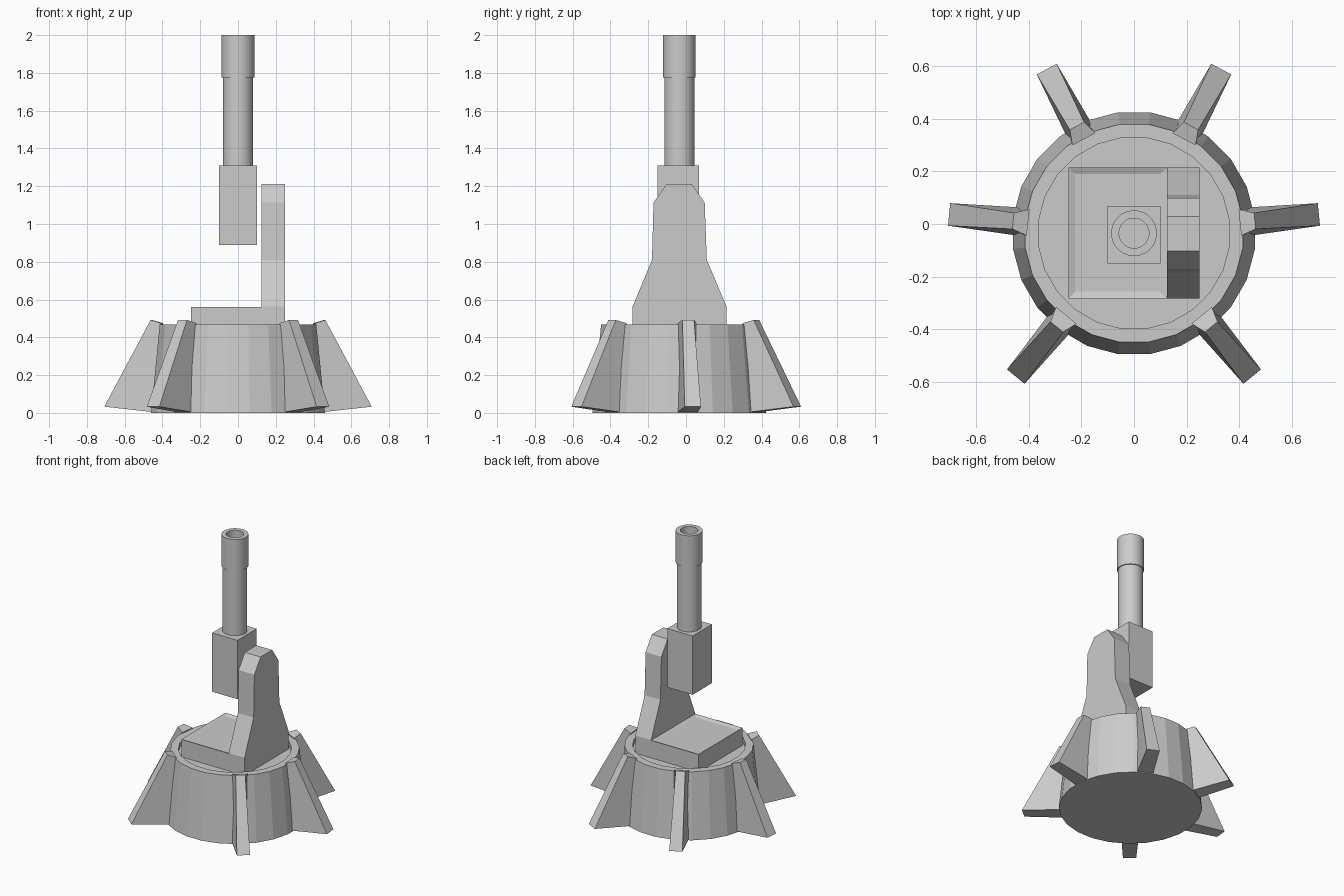
import bpy, bmesh, math

if "Cube" in bpy.data.objects:
    bpy.data.objects.remove(bpy.data.objects["Cube"])

CY = -0.035  # y of the turret axis


def make_object(name, bm, smooth=False):
    bmesh.ops.recalc_face_normals(bm, faces=bm.faces)
    mesh = bpy.data.meshes.new(name)
    bm.to_mesh(mesh)
    bm.free()
    obj = bpy.data.objects.new(name, mesh)
    bpy.context.collection.objects.link(obj)
    if smooth:
        for p in mesh.polygons:
            p.use_smooth = True
        mesh.set_sharp_from_angle(angle=math.radians(35))
    return obj


def lathe(name, profile, sides, smooth=False):
    """Revolve (radius, z) points about the turret axis and cap both ends."""
    bm = bmesh.new()
    rings = []
    for r, z in profile:
        ring = []
        for i in range(sides):
            a = 2 * math.pi * (i + 0.5) / sides
            ring.append(bm.verts.new((r * math.cos(a), CY + r * math.sin(a), z)))
        rings.append(ring)
    for lo, hi in zip(rings, rings[1:]):
        for i in range(sides):
            j = (i + 1) % sides
            bm.faces.new((lo[i], lo[j], hi[j], hi[i]))
    bm.faces.new(rings[0])
    bm.faces.new(rings[-1])
    return make_object(name, bm, smooth)


def box_bm(x0, x1, y0, y1, z0, z1):
    bm = bmesh.new()
    bmesh.ops.create_cube(bm, size=1)
    for v in bm.verts:
        v.co = (x1 if v.co.x > 0 else x0, y1 if v.co.y > 0 else y0,
                z1 if v.co.z > 0 else z0)
    return bm


# Tapered base drum with a shallow recessed top
lathe("base_drum", [(0.464, 0), (0.418, 0.468), (0.366, 0.468), (0.366, 0.435)], 24)


# Splayed legs: (radius, z, half width) around the side profile
LEG = [(0.41, 0.0, 0.055), (0.707, 0.033, 0.043), (0.462, 0.492, 0.031), (0.405, 0.475, 0.05)]


def leg(name, degrees):
    a = math.radians(degrees)
    c, s = math.cos(a), math.sin(a)
    bm = bmesh.new()
    sides = [[bm.verts.new((r * c - k * w * s, CY + r * s + k * w * c, z))
              for r, z, w in LEG] for k in (-1, 1)]
    for side in sides:
        bm.faces.new(side)
    for i in range(4):
        j = (i + 1) % 4
        bm.faces.new((sides[0][i], sides[0][j], sides[1][j], sides[1][i]))
    make_object(name, bm)


for label, angle in (("front", -50.5), ("middle", 5.8), ("back", 62)):
    leg(label + "_leg_right", angle)
    leg(label + "_leg_left", 180 - angle)

# Turntable platform with a shallow dished top
bm = box_bm(-0.25, 0.125, -0.283, 0.215, 0.435, 0.56)
top = max(bm.faces, key=lambda f: f.calc_center_median().z)
bmesh.ops.inset_region(bm, faces=[top], thickness=0.036)
for v in top.verts:
    v.co.z -= 0.01
make_object("platform", bm)

# Side support arm, extruded from its side profile (y, z)
ARM = [(-0.283, 0.435), (-0.283, 0.562), (-0.18, 0.81), (-0.172, 1.113), (-0.102, 1.213),
       (0.029, 1.213), (0.099, 1.113), (0.11, 0.81), (0.215, 0.562), (0.215, 0.435)]
bm = bmesh.new()
face = bm.faces.new([bm.verts.new((0.125, y, z)) for y, z in ARM])
ext = bmesh.ops.extrude_face_region(bm, geom=[face], use_keep_orig=True)
bmesh.ops.translate(bm, vec=(0.125, 0, 0),
                    verts=[g for g in ext["geom"] if isinstance(g, bmesh.types.BMVert)])
make_object("support_arm", bm)

# Breech block
make_object("breech_block", box_bm(-0.1, 0.1, -0.15, 0.068, 0.89, 1.31))

# Barrel with thicker hollow muzzle
lathe("barrel", [(0.08, 1.305), (0.08, 1.775), (0.087, 1.775), (0.087, 2.0),
                 (0.057, 2.0), (0.057, 1.78)], 32, smooth=True)
